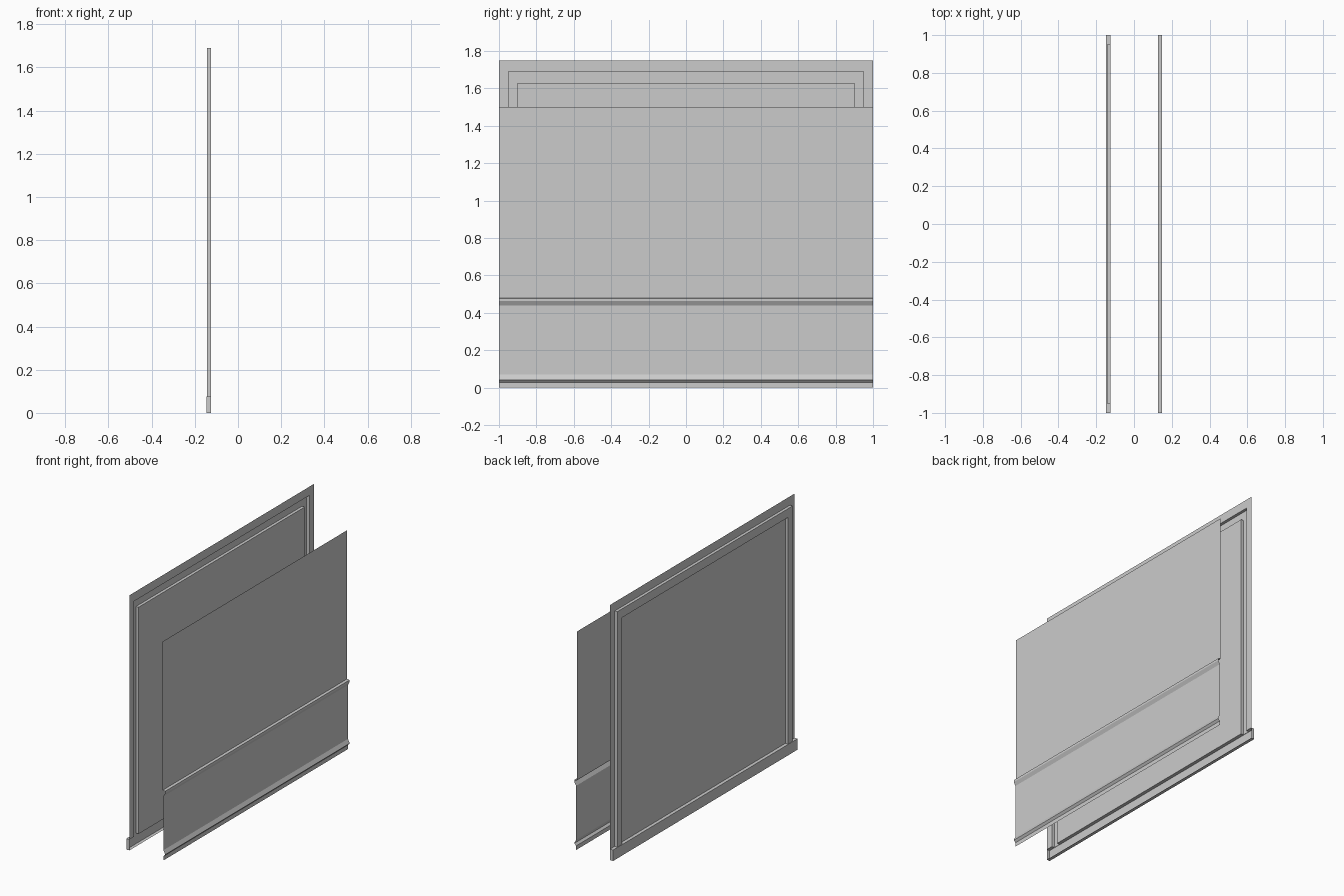
import bpy, bmesh

if "Cube" in bpy.data.objects:
    bpy.data.objects.remove(bpy.data.objects["Cube"])

WALL_X, RIDGE_X, PLINTH_X = -0.124, -0.144, -0.147


def finish(name, bm):
    bmesh.ops.remove_doubles(bm, verts=bm.verts, dist=1e-5)
    # merge coplanar cells into clean panels
    bmesh.ops.dissolve_limit(bm, angle_limit=0.01, verts=bm.verts, edges=bm.edges)
    mesh = bpy.data.meshes.new(name)
    bm.to_mesh(mesh)
    bm.free()
    obj = bpy.data.objects.new(name, mesh)
    bpy.context.collection.objects.link(obj)
    return obj


def quad(bm, *points):
    bm.faces.new([bm.verts.new(p) for p in points])


def extrude_profile(name, profile):
    """Open sheet: an (x, z) profile swept along the full width."""
    bm = bmesh.new()
    for (x0, z0), (x1, z1) in zip(profile, profile[1:]):
        quad(bm, (x0, -1, z0), (x0, 1, z0), (x1, 1, z1), (x1, -1, z1))
    return finish(name, bm)


# Exterior sheet: stepped relief with a raised U-shaped band and a plinth
ys = [-1, -0.95, -0.9, 0.9, 0.95, 1]
zs = [0, 0.075, 1.63, 1.69, 1.75]


def level(i, j):
    if not (0 <= i < 5 and 0 <= j < 4):
        return WALL_X
    if j == 0:
        return PLINTH_X
    in_band = (i in (1, 3) and j in (1, 2)) or (i == 2 and j == 2)
    return RIDGE_X if in_band else WALL_X


bm = bmesh.new()
for i in range(5):
    for j in range(4):
        x = level(i, j)
        quad(bm, (x, ys[i], zs[j]), (x, ys[i], zs[j + 1]),
             (x, ys[i + 1], zs[j + 1]), (x, ys[i + 1], zs[j]))
# step walls across the width
for i in range(6):
    for j in range(4):
        a, b = level(i - 1, j), level(i, j)
        if a != b:
            quad(bm, (a, ys[i], zs[j]), (a, ys[i], zs[j + 1]),
                 (b, ys[i], zs[j + 1]), (b, ys[i], zs[j]))
# step walls up the height
for i in range(5):
    for j in range(5):
        a, b = level(i, j - 1), level(i, j)
        if a != b:
            quad(bm, (a, ys[i], zs[j]), (b, ys[i], zs[j]),
                 (b, ys[i + 1], zs[j]), (a, ys[i + 1], zs[j]))
finish("exterior_wall", bm)

# Interior sheet: skirting, lower panel, dado rail, upper wall
extrude_profile("interior_wall", [
    (0.134, 0.0), (0.134, 0.028), (0.147, 0.042), (0.147, 0.046),
    (0.134, 0.07), (0.134, 0.44), (0.147, 0.463), (0.147, 0.478),
    (0.128, 0.48), (0.128, 1.5)])
